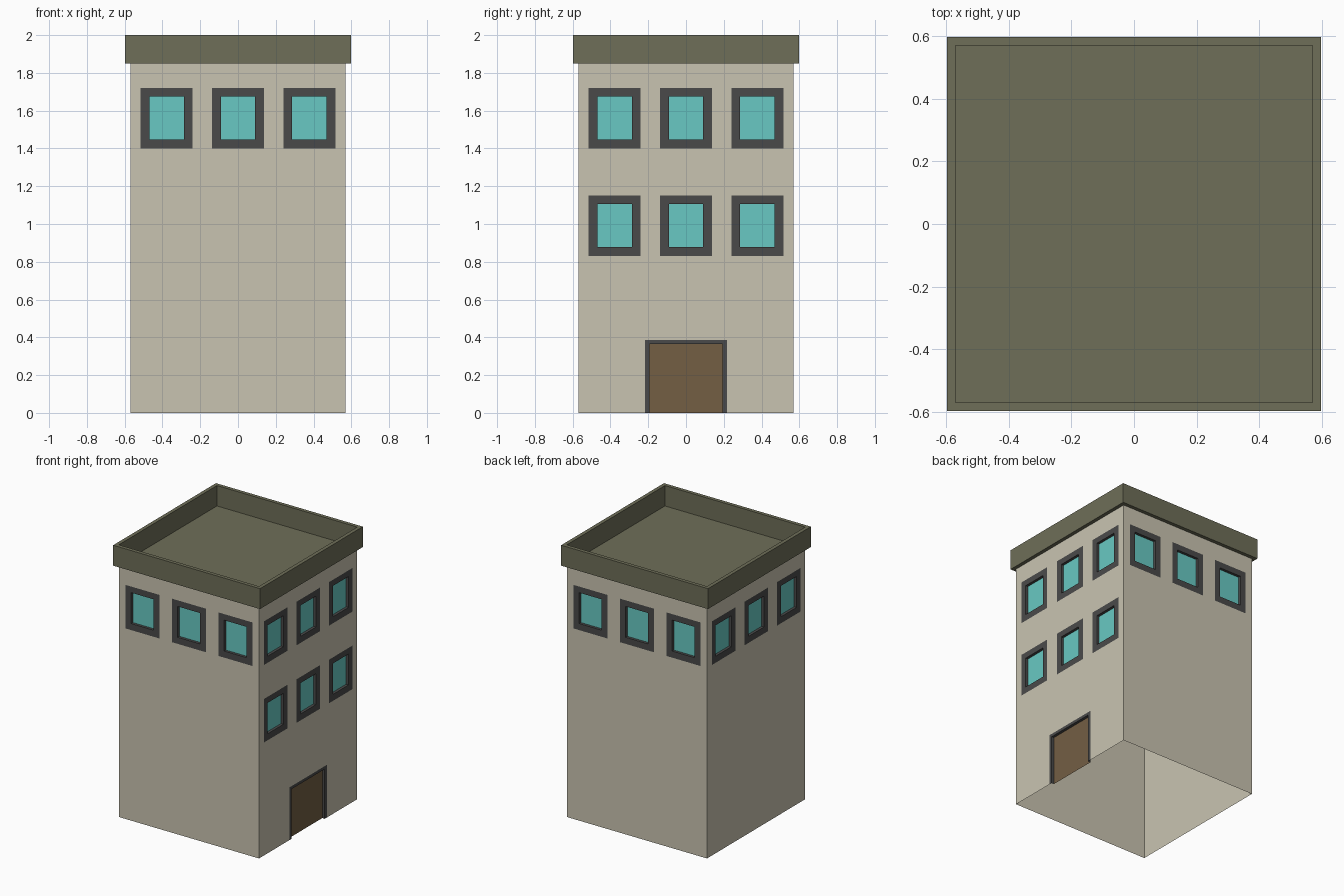
import bpy, bmesh
from math import pi
from mathutils import Matrix, Vector

if "Cube" in bpy.data.objects:
    bpy.data.objects.remove(bpy.data.objects["Cube"])

HALF, ROOF_HALF, EAVE, TOP, DEPTH = 0.57, 0.597, 1.85, 2.0, 0.02


def material(name, rgb):
    m = bpy.data.materials.new(name)
    m.diffuse_color = [((c / 255 + 0.055) / 1.055) ** 2.4 for c in rgb] + [1]
    m.use_nodes = True
    m.node_tree.nodes["Principled BSDF"].inputs["Base Color"].default_value = m.diffuse_color
    return m


def finish(bm, name, mat):
    bmesh.ops.remove_doubles(bm, verts=bm.verts, dist=1e-5)
    mesh = bpy.data.meshes.new(name)
    bm.to_mesh(mesh)
    bm.free()
    mesh.materials.append(mat)
    obj = bpy.data.objects.new(name, mesh)
    bpy.context.collection.objects.link(obj)


def quad(bm, pts):
    bm.faces.new([bm.verts.new(p) for p in pts])


def place(side, u, z, depth=0.0):
    # Point on a facade; side counts quarter turns from the front
    return Matrix.Rotation(side * pi / 2, 3, 'Z') @ Vector((u, -HALF + depth, z))


def corners(r):
    u0, u1, z0, z1 = r
    return [(u0, z0), (u1, z0), (u1, z1), (u0, z1)]


def facade(bm, side, holes):
    # Wall sheet split at the opening edges, leaving the openings out
    us = sorted({-HALF, HALF, *[v for h in holes for v in h[:2]]})
    zs = sorted({0.0, EAVE, *[v for h in holes for v in h[2:]]})
    for u0, u1 in zip(us, us[1:]):
        for z0, z1 in zip(zs, zs[1:]):
            u, z = (u0 + u1) / 2, (z0 + z1) / 2
            if not any(h[0] < u < h[1] and h[2] < z < h[3] for h in holes):
                quad(bm, [place(side, *c) for c in corners((u0, u1, z0, z1))])


def opening(frame, panel, side, outer, inner):
    # Flush frame border, recessed reveal and panel
    o, n = corners(outer), corners(inner)
    for i in range(4):
        j = (i + 1) % 4
        if i == 0 and outer[2] == inner[2]:
            continue  # a door has no sill
        quad(frame, [place(side, *o[i]), place(side, *o[j]),
                     place(side, *n[j]), place(side, *n[i])])
        quad(frame, [place(side, *n[i]), place(side, *n[j]),
                     place(side, *n[j], DEPTH), place(side, *n[i], DEPTH)])
    quad(panel, [place(side, *c, DEPTH) for c in n])


wall_mat = material("wall_stone", (201, 196, 177))
roof_mat = material("roof_olive", (110, 110, 88))
frame_mat = material("frame_dark", (74, 74, 74))
glass_mat = material("glass_teal", (104, 201, 195))
door_mat = material("door_brown", (115, 94, 68))

# Walls with window and door openings; the right side (1) is the entrance
walls, frames, glass, door_frame, door = [bmesh.new() for _ in range(5)]
for side in range(4):
    holes = []
    for z in ((1.40, 0.83) if side == 1 else (1.40,)):
        for u in (-0.378, 0, 0.378):
            outer = (u - 0.137, u + 0.137, z, z + 0.32)
            holes.append(outer)
            opening(frames, glass, side, outer,
                    (u - 0.091, u + 0.091, z + 0.048, z + 0.275))
    if side == 1:
        outer = (-0.218, 0.218, 0.0, 0.387)
        holes.append(outer)
        opening(door_frame, door, side, outer, (-0.193, 0.193, 0.0, 0.365))
    facade(walls, side, holes)

finish(walls, "walls", wall_mat)
finish(frames, "window_frames", frame_mat)
finish(glass, "window_panes", glass_mat)
finish(door_frame, "door_frame", frame_mat)
finish(door, "door", door_mat)

# Flat roof with overhanging parapet
roof = bmesh.new()
profile = [(HALF, EAVE), (ROOF_HALF, EAVE), (ROOF_HALF, TOP), (HALF, TOP), (HALF, EAVE)]
signs = [(-1, -1), (1, -1), (1, 1), (-1, 1)]
for (a, z0), (b, z1) in zip(profile, profile[1:]):
    for i in range(4):
        (x0, y0), (x1, y1) = signs[i], signs[(i + 1) % 4]
        quad(roof, [(x0 * a, y0 * a, z0), (x1 * a, y1 * a, z0),
                    (x1 * b, y1 * b, z1), (x0 * b, y0 * b, z1)])
quad(roof, [(x * HALF, y * HALF, EAVE) for x, y in signs])
finish(roof, "roof_parapet", roof_mat)
